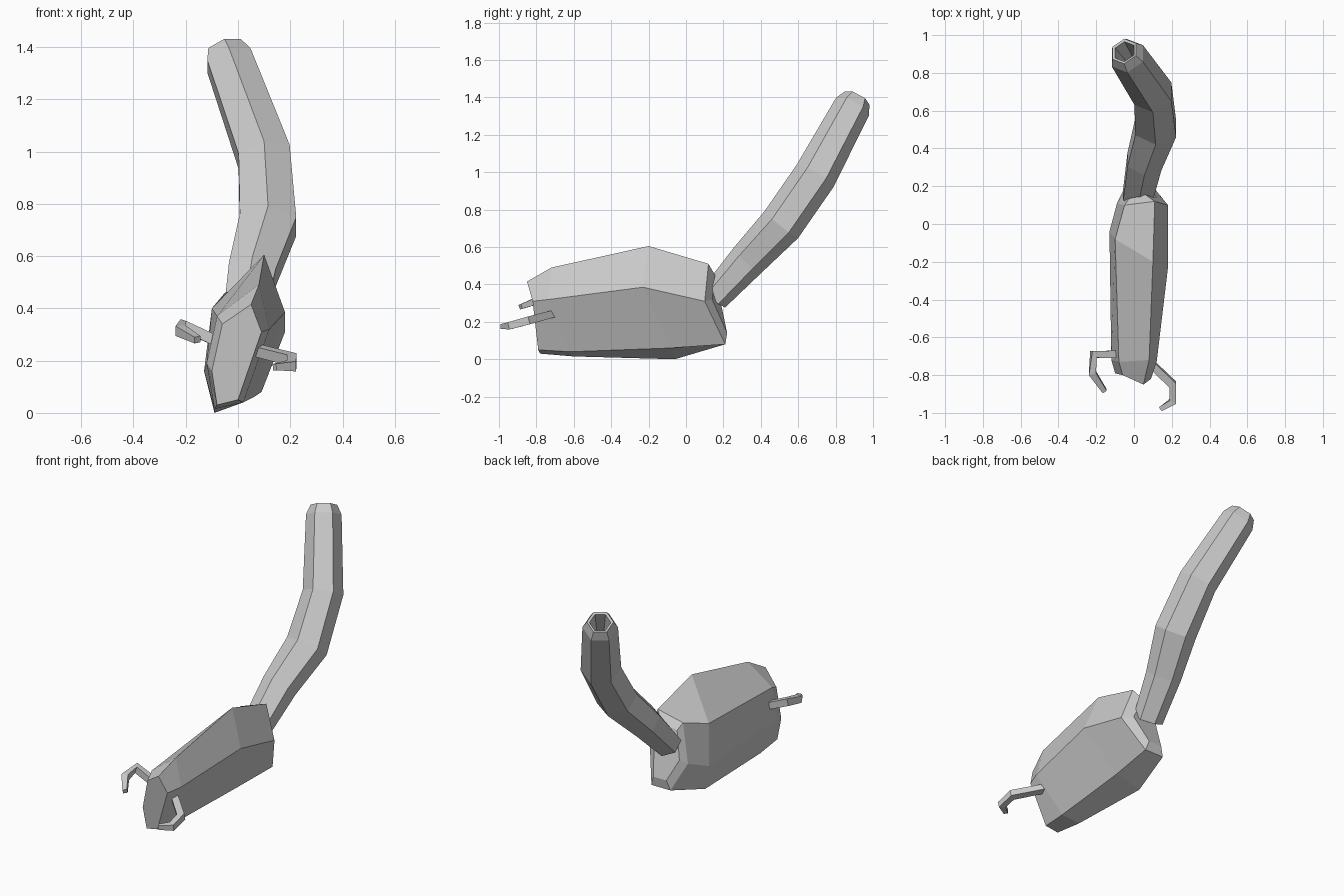
import bpy, bmesh
from math import sin, cos, pi
from mathutils import Vector

if "Cube" in bpy.data.objects:
    bpy.data.objects.remove(bpy.data.objects["Cube"])


def loft(name, rings):
    """Skin a list of equal-length rings and cap both ends."""
    bm = bmesh.new()
    loops = [[bm.verts.new(p) for p in ring] for ring in rings]
    for a, b in zip(loops, loops[1:]):
        for i in range(len(a)):
            j = (i + 1) % len(a)
            bm.faces.new((a[i], a[j], b[j], b[i]))
    bm.faces.new(loops[0][::-1])
    bm.faces.new(loops[-1])
    bmesh.ops.recalc_face_normals(bm, faces=bm.faces)
    me = bpy.data.meshes.new(name)
    bm.to_mesh(me)
    bm.free()
    ob = bpy.data.objects.new(name, me)
    bpy.context.collection.objects.link(ob)
    return ob


def ring(center, direction, rx, ry, sides, phase=pi / 2):
    """Polygon across a direction, first vertex on the upper side."""
    d = Vector(direction).normalized()
    side = Vector((1, 0, 0)) if abs(d.x) < 0.8 else Vector((0, -1, 0))
    side = (side - d * side.dot(d)).normalized()
    up = side.cross(d)
    if up.z < 0:
        up = -up
    return [Vector(center) + side * rx * cos(phase + 2 * pi * k / sides)
            + up * ry * sin(phase + 2 * pi * k / sides) for k in range(sides)]


def tangents(pts):
    n = len(pts)
    return [(pts[min(i + 1, n - 1)] - pts[max(i - 1, 0)]).normalized() for i in range(n)]


# Body: leaning six-sided slab (upper left, top, right, lower right, lower left, left)
loft("body", [
    [(-.06, -.80, .34), (.05, -.85, .415), (.09, -.82, .31),
     (.0, -.79, .05), (-.08, -.78, .03), (-.10, -.79, .16)],
    [(-.08, -.73, .37), (.08, -.72, .49), (.12, -.73, .32),
     (.02, -.62, .04), (-.09, -.60, .015), (-.12, -.72, .19)],
    [(-.10, -.08, .40), (.10, -.20, .605), (.18, -.23, .385),
     (.06, -.08, .06), (-.09, -.06, .0), (-.13, -.04, .16)],
    [(-.05, .10, .46), (.11, .12, .51), (.18, .10, .31),
     (.09, .21, .08), (-.04, .21, .08), (-.09, .11, .22)],
    [(-.03, .13, .42), (.06, .155, .45), (.12, .14, .32),
     (.07, .22, .14), (-.02, .22, .14), (-.06, .15, .25)],
])

# Tail: bent six-sided tube with a hollow tip
path = [Vector(p) for p in ((.02, .15, .33), (.055, .33, .53), (.115, .51, .72),
                            (.10, .69, .98), (-.035, .89, 1.35))]
radii = [(.09, .08), (.105, .10), (.125, .115), (.115, .115), (.10, .10)]
dirs = tangents(path)
rings = [ring(p, d, rx, ry, 6) for p, d, (rx, ry) in zip(path, dirs, radii)]
tip, d = path[-1], dirs[-1]
for offset, r in ((.055, .075), (.05, .06), (-.09, .04)):
    rings.append(ring(tip + d * offset, d, r, r, 6))
loft("tail", rings)

# Arms: thin hooked four-sided limbs
arms = {
    "right_arm": [(.07, -.72, .24), (.205, -.85, .205), (.205, -.94, .18), (.14, -.98, .175)],
    "left_arm": [(-.07, -.69, .27), (-.215, -.69, .335), (-.22, -.79, .315), (-.155, -.885, .28)],
}
for name, pts in arms.items():
    pts = [Vector(p) for p in pts]
    loft(name, [ring(p, t, r, r, 4, pi / 4)
                for p, t, r in zip(pts, tangents(pts), (.028, .03, .028, .018))])
